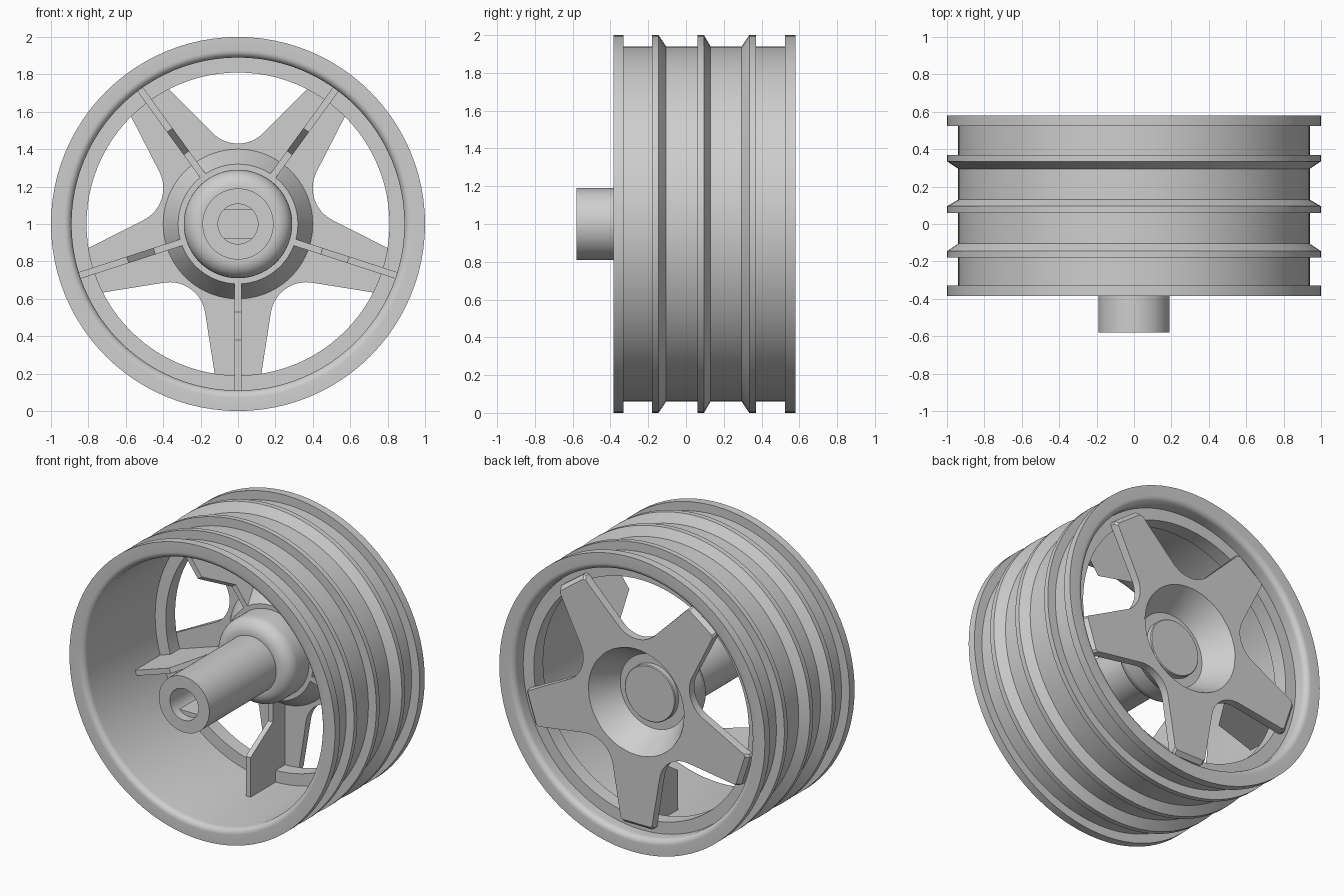
import bpy, bmesh, math
from mathutils import Vector

if "Cube" in bpy.data.objects:
    bpy.data.objects.remove(bpy.data.objects["Cube"])

grey = bpy.data.materials.new("plain grey")
grey.diffuse_color = (0.62, 0.62, 0.62, 1)
grey.use_nodes = True
grey.node_tree.nodes["Principled BSDF"].inputs["Base Color"].default_value = grey.diffuse_color
SPOKES = [math.radians(270 + 72 * i) for i in range(5)]


def finish(bm, name):
    bmesh.ops.remove_doubles(bm, verts=bm.verts, dist=1e-5)
    bmesh.ops.recalc_face_normals(bm, faces=bm.faces)
    me = bpy.data.meshes.new(name)
    bm.to_mesh(me)
    bm.free()
    me.materials.append(grey)
    ob = bpy.data.objects.new(name, me)
    bpy.context.collection.objects.link(ob)
    bpy.ops.object.select_all(action='DESELECT')
    ob.select_set(True)
    bpy.context.view_layer.objects.active = ob
    bpy.ops.object.shade_smooth_by_angle(angle=math.radians(30))
    return ob


def polar(r, a, y):
    return Vector((r * math.cos(a), y, 1 + r * math.sin(a)))


def arc(cx, cy, r, a0, a1, n=6):
    return [(cx + r * math.cos(math.radians(a0 + (a1 - a0) * i / n)),
             cy + r * math.sin(math.radians(a0 + (a1 - a0) * i / n))) for i in range(n + 1)]


def skin(bm, rings, close):
    # Quads between neighbouring closed rings of vertices
    for k in range(len(rings) if close else len(rings) - 1):
        a, b = rings[k], rings[(k + 1) % len(rings)]
        for i in range(len(a)):
            j = (i + 1) % len(a)
            bm.faces.new((a[i], a[j], b[j], b[i]))


def lathe(name, profile, closed, n=96):
    # Spin an (r, y) profile round the axle line
    bm = bmesh.new()
    rings = [[bm.verts.new(polar(r, 2 * math.pi * i / n, y)) for i in range(n)] for r, y in profile]
    skin(bm, rings, closed)
    return finish(bm, name)


def prism(name, front, back):
    bm = bmesh.new()
    a, b = [bm.verts.new(p) for p in front], [bm.verts.new(p) for p in back]
    bm.faces.new(a)
    bm.faces.new(b)
    skin(bm, [a, b], False)
    return finish(bm, name)


# Rim barrel: end flanges, three ridges, rounded mouths and an inner lip
rim = [(1, -.385), (1, -.33), (.94, -.33),
       (.94, -.18), (1, -.18), (1, -.145), (.94, -.105),
       (.94, .06), (1, .06), (1, .095), (.94, .13),
       (.94, .295), (1, .335), (1, .37), (.94, .37),
       (.94, .525), (1, .525), (1, .58)]
rim += arc(.93, .54, .04, 90, 180)
rim += [(.89, .48), (.81, .48), (.81, .38), (.89, .38)]
rim += arc(.93, -.345, .04, 180, 270)
lathe("rim", rim, True)

# Hub: recessed back, flared cone, rounded collar and hollow axle tube
hub = [(0, .39), (.185, .39), (.19, .385), (.19, .35), (.25, .35), (.36, .535),
       (.40, .48), (.32, .35), (.29, .35)]
hub += arc(.20, .23, .09, 0, -90, 8)
hub += [(.19, .14), (.19, -.58), (.107, -.58), (.107, -.2), (0, -.2)]
lathe("hub_and_axle", hub, False)

# Two flats inside the axle bore
half = math.acos(.075 / .107)
for s, label in ((1, "upper"), (-1, "lower")):
    angs = [s * math.pi / 2 - half + 2 * half * i / 10 for i in range(11)]
    prism(label + "_bore_flat", [polar(.107, a, -.52) for a in angs],
          [polar(.107, a, -.2) for a in angs])

# Five-armed spoke plate: half outline as (along, across), filleted between arms
half_arm = [(.85, 0), (.85, .105), (.835, .12), (.80, .125)]
D, R = .622, .192
half_arm += arc(D * math.cos(math.radians(36)), D * math.sin(math.radians(36)), R, 261.1, 216, 8)
arm = [(a, -o) for a, o in half_arm[:0:-1]] + half_arm[:-1]
bm = bmesh.new()
rings = [[], [], [], [], []]
for spoke in SPOKES:
    for a, o in arm:
        def ring_point(along, y):
            return bm.verts.new(polar(math.hypot(along, o), spoke + math.atan2(o, along), y))
        ang = spoke + math.atan2(o, a)
        rings[0].append(bm.verts.new(polar(.36, ang, .48)))
        rings[1].append(ring_point(a, .48))
        rings[2].append(ring_point(a, .51 if a > .79 else .53))
        rings[3].append(ring_point(a - .025 if a > .79 else a, .535))
        rings[4].append(bm.verts.new(polar(.36, ang, .535)))
skin(bm, rings, True)
finish(bm, "spoke_plate")

# Thin stiffening rib in front of each spoke
rib = [(.285, .35), (.47, .35), (.62, .11), (.892, .11), (.892, .40),
       (.83, .40), (.83, .50), (.42, .50), (.36, .45), (.30, .365)]
for i, a in enumerate(SPOKES):
    side = Vector((-math.sin(a), 0, math.cos(a))) * .018
    prism("rib_%d" % (i + 1), [polar(r, a, y) + side for r, y in rib],
          [polar(r, a, y) - side for r, y in rib])
